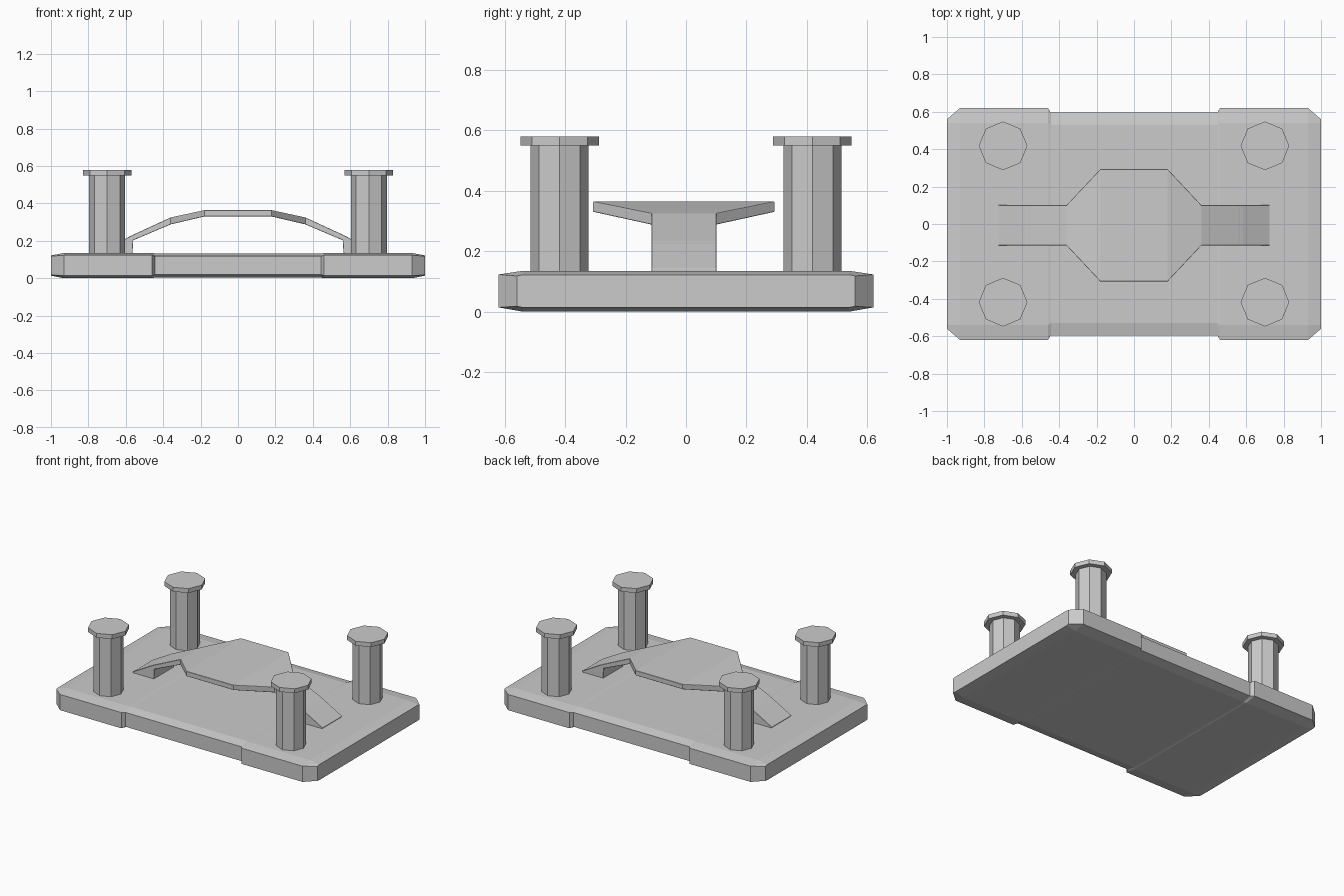
import bpy, bmesh
from math import radians

if "Cube" in bpy.data.objects:
    bpy.data.objects.remove(bpy.data.objects["Cube"])


def loft(name, sections):
    """Skin a row of matching closed sections and cap both ends."""
    bm = bmesh.new()
    rings = [[bm.verts.new(p) for p in s] for s in sections]
    n = len(rings[0])
    for a, b in zip(rings, rings[1:]):
        for i in range(n):
            j = (i + 1) % n
            bm.faces.new((a[i], a[j], b[j], b[i]))
    bm.faces.new(rings[0])
    bm.faces.new(rings[-1])
    bmesh.ops.recalc_face_normals(bm, faces=bm.faces)
    mesh = bpy.data.meshes.new(name)
    bm.to_mesh(mesh)
    bm.free()
    obj = bpy.data.objects.new(name, mesh)
    bpy.context.collection.objects.link(obj)
    return obj


def mirrored(half):
    """Stations listed from the left end to the middle, repeated to the right."""
    return half + [(-s[0], *s[1:]) for s in reversed(half)]


# Base plate: x, half width, half width of flat, bottom, side low, side high, top
plate = mirrored([
    (-1.0, 0.56, 0.54, 0.014, 0.018, 0.118, 0.122),
    (-0.93, 0.62, 0.54, 0.0, 0.014, 0.123, 0.135),
    (-0.46, 0.62, 0.54, 0.0, 0.014, 0.123, 0.135),
    (-0.445, 0.595, 0.53, 0.004, 0.019, 0.118, 0.132),
])
loft("base_plate", [
    [(x, -f, b), (x, f, b), (x, w, lo), (x, w, hi),
     (x, f, t), (x, -f, t), (x, -w, hi), (x, -w, lo)]
    for x, w, f, b, lo, hi, t in plate])

# Arched strap that widens into a pad: x, half width, underside, top
strap = mirrored([
    (-0.725, 0.108, 0.12, 0.142),
    (-0.58, 0.108, 0.12, 0.223),
    (-0.565, 0.108, 0.12, 0.23),
    (-0.56, 0.108, 0.203, 0.233),
    (-0.36, 0.108, 0.288, 0.325),
    (-0.18, 0.30, 0.33, 0.364),
])
arch = loft("arched_strap", [
    [(x, -w - 0.007, b), (x, w - 0.007, b), (x, w - 0.007, t), (x, -w - 0.007, t)]
    for x, w, b, t in strap])
bevel = arch.modifiers.new("edge_bevel", "BEVEL")
bevel.width = 0.007
bevel.segments = 1
bevel.limit_method = "ANGLE"
bevel.angle_limit = radians(50)


def octagon(name, x, y, r, z0, z1):
    bpy.ops.mesh.primitive_cylinder_add(
        vertices=8, radius=r, depth=z1 - z0, location=(x, y, (z0 + z1) / 2))
    bpy.context.object.name = name


# Four corner posts with wider caps
for side, x in (("left", -0.7), ("right", 0.7)):
    for end, y in (("front", -0.418), ("back", 0.418)):
        octagon(f"{end}_{side}_post", x, y, 0.096, 0.12, 0.552)
        octagon(f"{end}_{side}_cap", x, y, 0.13, 0.55, 0.58)
